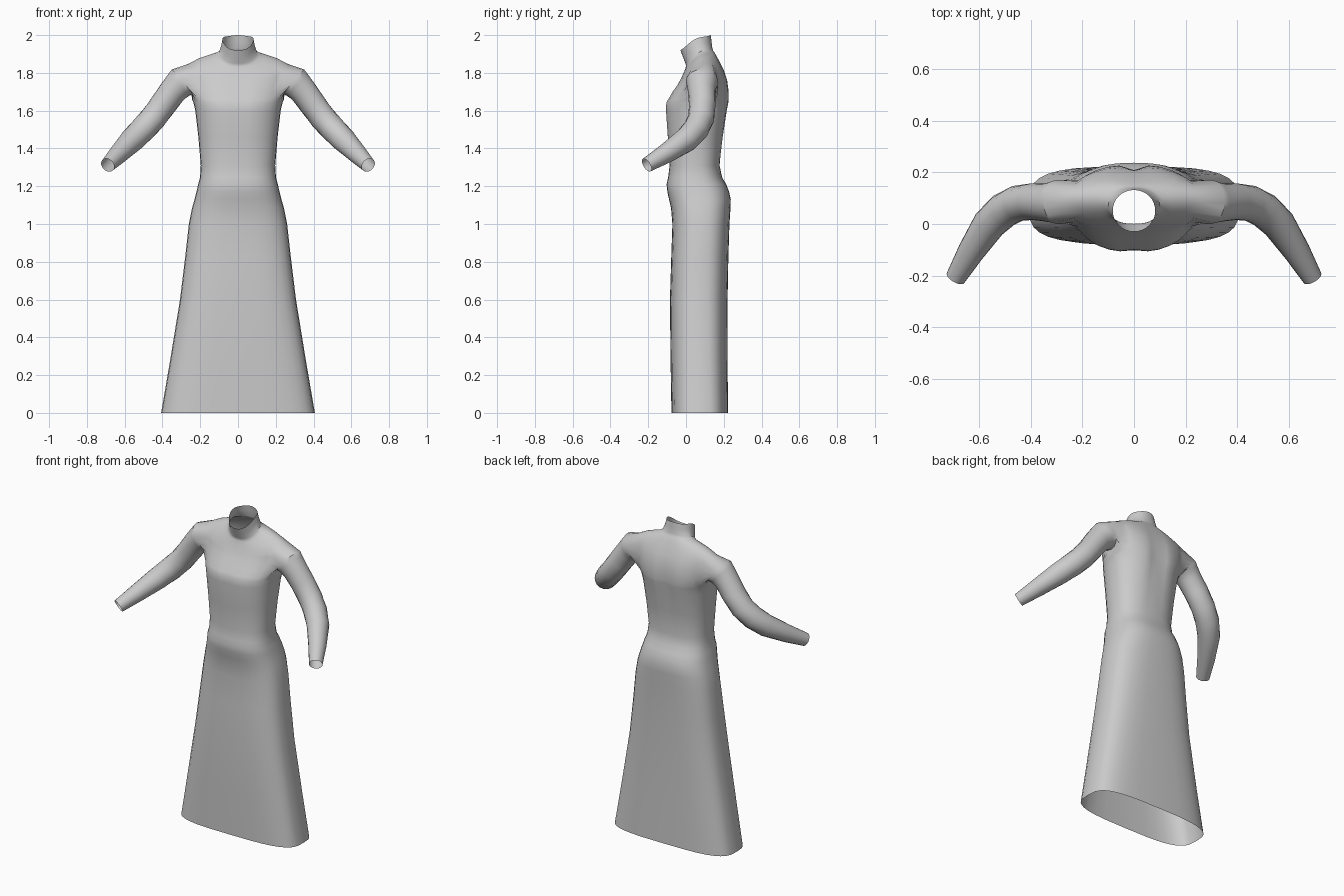
import bpy, bmesh, math
from mathutils import Vector

if "Cube" in bpy.data.objects:
    bpy.data.objects.remove(bpy.data.objects["Cube"])

# Body profile: height, half width, front y, back y
BODY = [(0, .407, -.077, .222), (.6, .307, -.085, .22), (1, .26, -.072, .23),
        (1.13, .23, -.09, .237), (1.21, .211, -.103, .213), (1.31, .197, -.087, .178),
        (1.6, .226, -.11, .222), (1.66, .244, -.098, .232), (1.75, .262, -.048, .222),
        (1.825, .27, -.018, .182), (1.872, .145, -.002, .152), (1.89, .1, -.004, .142),
        (1.96, .082, -.03, .132)]
# Sleeve path: x, y, z, radius
SLEEVE = [(.295, .085, 1.752, .086), (.345, .083, 1.703, .073), (.45, .08, 1.56, .07),
          (.56, 0, 1.445, .065), (.69, -.208, 1.312, .039)]
HALF, SIDE, REACH = 16, 8, 3        # half-ring segments, side column, armhole half width
LOW, HIGH = 14, 18                  # armhole rows


def refine(keys):
    """Add a smooth in-between entry to every span."""
    k = [Vector(p) for p in keys]
    out = []
    for i in range(len(k) - 1):
        m0 = (k[i + 1] - k[max(i - 1, 0)]) / 2
        m1 = (k[min(i + 2, len(k) - 1)] - k[i]) / 2
        out += [k[i], (k[i] + k[i + 1]) / 2 + (m0 - m1) / 8]
    return out + [k[-1]]


def body_ring(bm, height, w, yf, yb):
    n = 3.4 - .7 * height                                   # boxy hem, round neck
    t = min(max((height - 1.66) / .23, 0), 1)
    tilt = .08 * t * t * (3 - 2 * t)                        # back of neck is higher
    groove = .024 * math.exp(-((height - 1.65) / .16) ** 2)  # spine
    ring = []
    for i in range(HALF + 1):
        a = -math.pi / 2 + math.pi * i / HALF
        x = w * abs(math.cos(a)) ** (2 / n) if 0 < i < HALF else 0
        k = math.copysign(abs(math.sin(a)) ** (2 / n), math.sin(a))
        dip = groove * math.exp(-(x / .04) ** 2)
        y = (yf + yb) / 2 + k * (yb - yf) / 2 - (dip if k > 0 else -.4 * dip)
        z = height + tilt * (k / 2 + .25 * (x / w) ** 2 * (1 - k * k))
        ring.append(bm.verts.new((x, y, z)))
    return ring


bm = bmesh.new()
# Body with an opening for the sleeve
rows = [body_ring(bm, *r) for r in refine(BODY)]
a, b = SIDE - REACH, SIDE + REACH
for j in range(len(rows) - 1):
    for i in range(HALF):
        if not (LOW <= j < HIGH and a <= i < b):
            bm.faces.new((rows[j][i], rows[j][i + 1], rows[j + 1][i + 1], rows[j + 1][i]))

# Armhole loop, from the top towards the back
loop = [rows[HIGH][i] for i in range(SIDE, b)]
loop += [rows[j][b] for j in range(HIGH, LOW, -1)]
loop += [rows[LOW][i] for i in range(b, a, -1)]
loop += [rows[j][a] for j in range(LOW, HIGH)]
loop += [rows[HIGH][i] for i in range(a, SIDE)]
n = len(loop)

# Sleeve extruded from the armhole along its path
path = refine(SLEEVE)
pts = [p.to_3d() for p in path]
for k, p in enumerate(pts):
    t = (pts[min(k + 1, len(pts) - 1)] - pts[max(k - 1, 0)]).normalized()
    up = Vector((0, 0, 1))
    u = (up - t * up.dot(t)).normalized()
    v = u.cross(t)
    angles = [2 * math.pi * m / n for m in range(n)]
    new = [bm.verts.new(p + path[k][3] * (u * math.cos(g) + v * math.sin(g))) for g in angles]
    for m in range(n):
        q = (m + 1) % n
        bm.faces.new((loop[q], loop[m], new[m], new[q]))
    loop = new

bmesh.ops.recalc_face_normals(bm, faces=bm.faces[:])
hem_front = min(bm.faces, key=lambda f: f.calc_center_median().z + f.calc_center_median().y)
if hem_front.normal.y > 0:
    bmesh.ops.reverse_faces(bm, faces=bm.faces[:])
mesh = bpy.data.meshes.new("long_dress")
bm.to_mesh(mesh)
bm.free()
dress = bpy.data.objects.new("long_dress", mesh)
bpy.context.collection.objects.link(dress)

# Other half
mirror = dress.modifiers.new("Mirror", 'MIRROR')
mirror.merge_threshold = .001
bpy.context.view_layer.objects.active = dress
dress.select_set(True)
bpy.ops.object.modifier_apply(modifier="Mirror")
bpy.ops.object.shade_smooth_by_angle(angle=math.radians(35))
